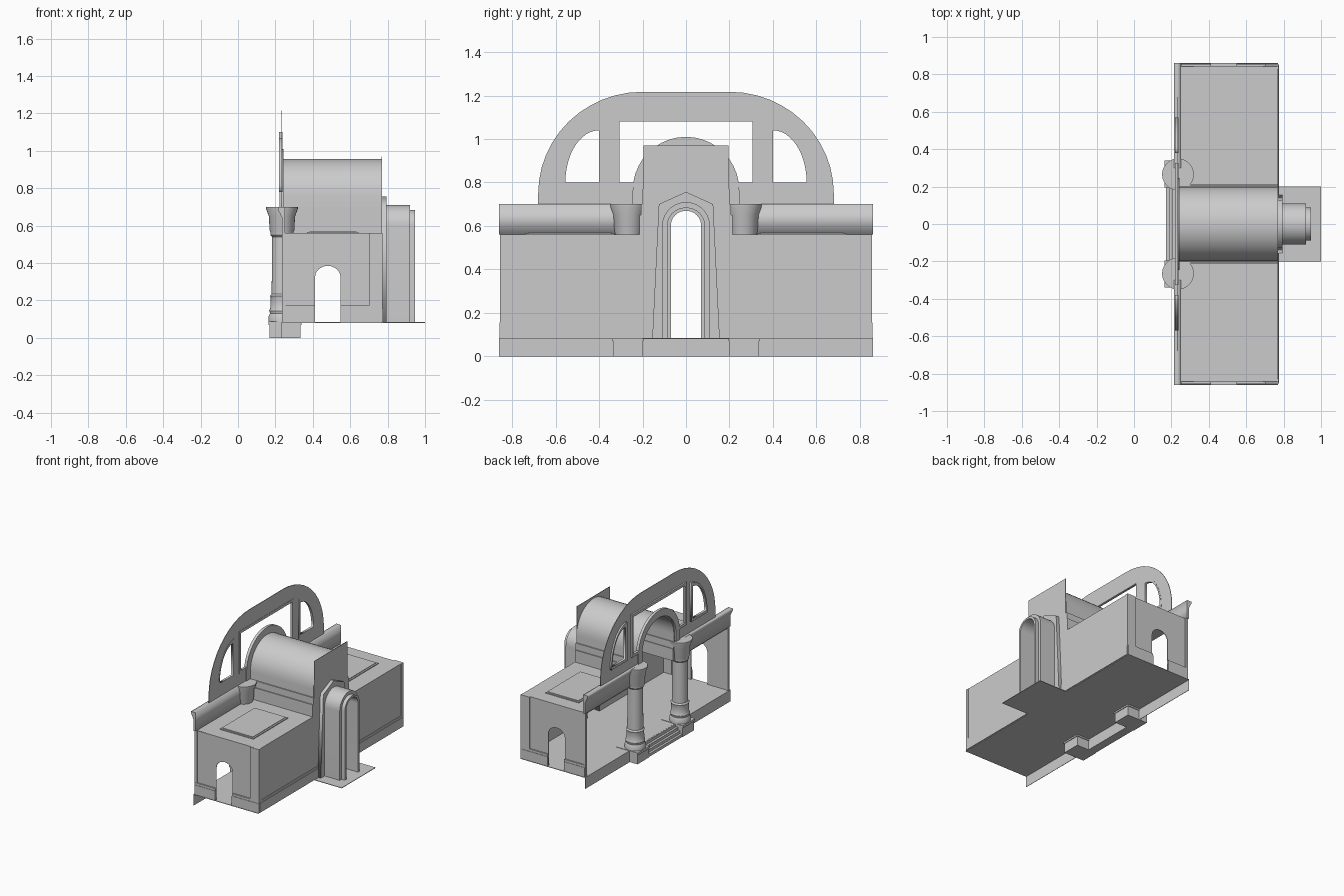
import bpy, bmesh
from math import sin, cos, pi, radians
from mathutils import Matrix, Vector

cube = bpy.data.objects.get("Cube")
if cube:
    bpy.data.objects.remove(cube)

stone = bpy.data.materials.new("grey_stone")
stone.use_nodes = True
GREY = (0.6, 0.6, 0.6, 1)
stone.diffuse_color = GREY
stone.node_tree.nodes["Principled BSDF"].inputs["Base Color"].default_value = GREY

FLOOR, ROOF, TOP = 0.085, 0.56, 0.70
HALL_X, BACK_X = 0.235, 0.77


def finish(name, mesh, smooth=False):
    obj = bpy.data.objects.new(name, mesh)
    bpy.context.collection.objects.link(obj)
    mesh.materials.clear()
    mesh.materials.append(stone)
    if smooth:
        bpy.ops.object.select_all(action='DESELECT')
        obj.select_set(True)
        bpy.context.view_layer.objects.active = obj
        bpy.ops.object.shade_smooth_by_angle(angle=radians(35))
    return obj


def box(name, x, y, z):
    bm = bmesh.new()
    bmesh.ops.create_cube(bm, size=1)
    for v in bm.verts:
        v.co = Vector([(r[0] + r[1]) / 2 + c * (r[1] - r[0]) for r, c in zip((x, y, z), v.co)])
    mesh = bpy.data.meshes.new(name)
    bm.to_mesh(mesh)
    bm.free()
    return finish(name, mesh)


def plate(name, loops, span, axis='X', smooth=False):
    """Extrude flat outlines (the later ones are holes) along an axis."""
    curve = bpy.data.curves.new(name, 'CURVE')
    curve.dimensions, curve.fill_mode = '2D', 'BOTH'
    curve.extrude = abs(span[1] - span[0]) / 2
    for loop in loops:
        spline = curve.splines.new('POLY')
        spline.points.add(len(loop) - 1)
        for p, (u, v) in zip(spline.points, loop):
            p.co = (u, v, 0, 1)
        spline.use_cyclic_u = True
    temp = bpy.data.objects.new(name + "_outline", curve)
    bpy.context.collection.objects.link(temp)
    graph = bpy.context.evaluated_depsgraph_get()
    mesh = bpy.data.meshes.new_from_object(temp.evaluated_get(graph))
    bpy.data.objects.remove(temp)
    mid = (span[0] + span[1]) / 2
    if axis == 'X':      # outline in y, z
        m = Matrix(((0, 0, 1, mid), (1, 0, 0, 0), (0, 1, 0, 0), (0, 0, 0, 1)))
    else:                # outline in x, z
        m = Matrix(((1, 0, 0, 0), (0, 0, -1, mid), (0, 1, 0, 0), (0, 0, 0, 1)))
    mesh.transform(m)
    bm = bmesh.new()
    bm.from_mesh(mesh)
    bmesh.ops.remove_doubles(bm, verts=bm.verts, dist=1e-5)
    bmesh.ops.recalc_face_normals(bm, faces=bm.faces)
    bm.to_mesh(mesh)
    bm.free()
    return finish(name, mesh, smooth)


def arch(half, spring, rise, base, mid=0, n=20):
    """Points from the left foot over the crown to the right foot."""
    curve = [(mid - half * cos(pi * i / n), spring + rise * sin(pi * i / n)) for i in range(n + 1)]
    return [(mid - half, base)] + curve + [(mid + half, base)]


def band(outer, inner):
    return outer + inner[::-1]


def rect(u, v):
    return [(u[0], v[0]), (u[1], v[0]), (u[1], v[1]), (u[0], v[1])]


def quarter(s, u, v, w, h, n=12):
    """Quarter-ellipse window on side s."""
    return [(s * u, v)] + [(s * (u + w * cos(pi / 2 * i / n)), v + h * sin(pi / 2 * i / n))
                           for i in range(n + 1)]


def lathe(name, profile, x, y):
    bm = bmesh.new()
    verts = [bm.verts.new((r, 0, z)) for r, z in profile]
    edges = [bm.edges.new(e) for e in zip(verts, verts[1:])]
    bmesh.ops.spin(bm, geom=verts + edges, cent=(0, 0, 0), axis=(0, 0, 1), angle=2 * pi, steps=28)
    bmesh.ops.remove_doubles(bm, verts=bm.verts, dist=1e-5)
    bmesh.ops.recalc_face_normals(bm, faces=bm.faces)
    bmesh.ops.translate(bm, verts=bm.verts, vec=(x, y, 0))
    mesh = bpy.data.meshes.new(name)
    bm.to_mesh(mesh)
    bm.free()
    return finish(name, mesh, True)


# Floors, skirt and steps
box("hall_floor", (HALL_X, BACK_X), (-0.86, 0.86), (FLOOR - 0.004, FLOOR))
box("porch_floor", (BACK_X, 1.0), (-0.2, 0.2), (FLOOR - 0.004, FLOOR))
box("floor_skirt", (HALL_X - 0.003, HALL_X), (-0.86, 0.86), (0, FLOOR))
for i in range(4):
    box(f"step_{i}", (0.172 + 0.017 * i, HALL_X), (-0.2, 0.2), (0.021 * i, 0.021 * (i + 1)))

# Rear wall panels and the tall end plate with its doorway
door = arch(0.07, 0.60, 0.07, FLOOR)
plate("end_plate", [band([(-0.195, FLOOR), (-0.195, 0.97), (0.195, 0.97), (0.195, FLOOR)], door)],
      (BACK_X - 0.004, BACK_X))

# Stepped arched porch
plate("porch_surround", [band([(-0.155, FLOOR), (-0.125, 0.70), (0, 0.757), (0.125, 0.70),
                               (0.155, FLOOR)], door)], (BACK_X, 0.795))
plate("porch_vault", [band(arch(0.11, 0.60, 0.11, FLOOR), arch(0.085, 0.60, 0.085, FLOOR))],
      (0.795, 0.92), smooth=True)
plate("porch_lip", [band(arch(0.088, 0.60, 0.085, FLOOR), door)], (0.80, 0.947), smooth=True)

# Barrel vault over the hall, with its front arch moulding
plate("barrel_vault", [band(arch(0.2, 0.757, 0.2, ROOF), arch(0.192, 0.757, 0.192, ROOF))],
      (HALL_X, BACK_X - 0.004), smooth=True)
plate("vault_arch", [band(arch(0.245, 0.765, 0.245, TOP), arch(0.2, 0.757, 0.2, TOP))],
      (0.222, 0.243), smooth=True)

# Large front gable with three windows
gable = [(-0.68, TOP)]
for s in (-1, 1):
    arc = [(s * (0.2 + 0.48 * cos(a)), 0.75 + 0.467 * sin(a)) for a in
           [pi / 2 * i / 12 for i in range(13)]]
    gable += arc if s < 0 else arc[::-1]
gable += [(0.68, TOP)]
side = 0.305
ring = [p for p in arch(0.235, 0.765, 0.24, 0.80, n=32) if p[1] >= 0.80]
middle = [(-side, 0.80)] + ring + [(side, 0.80), (side, 1.08), (-side, 1.08)]
vault_gap = arch(0.2, 0.757, 0.2, TOP)
outline = gable + vault_gap[::-1]
plate("front_gable", [outline, middle] + [quarter(s, 0.40, 0.80, 0.155, 0.24) for s in (-1, 1)],
      (0.232, 0.236))
for s, label in ((-1, "right"), (1, "left")):
    plate(f"{label}_window_frame", [quarter(s, 0.38, 0.78, 0.19, 0.29),
                                    quarter(s, 0.40, 0.80, 0.155, 0.24)], (0.22, 0.238))
    jamb = sorted((s * side, s * (side + 0.02)))
    box(f"{label}_middle_jamb", (0.22, 0.238), jamb, (0.78, 1.10))
    sill = sorted((s * 0.24, s * side))
    box(f"{label}_middle_sill", (0.22, 0.238), sill, (0.78, 0.80))
box("middle_window_head", (0.22, 0.238), (-side, side), (1.08, 1.10))

# Everything that repeats on both wings
end_door = arch(0.068, 0.325, 0.06, FLOOR, mid=0.48, n=12)
shaft = [(0.0, FLOOR), (0.072, FLOOR), (0.072, 0.115), (0.064, 0.13), (0.068, 0.145),
         (0.062, 0.16), (0.06, 0.215), (0.064, 0.225), (0.055, 0.235), (0.053, 0.54),
         (0.062, 0.55), (0.062, 0.565), (0.066, 0.575), (0.07, 0.65), (0.085, 0.69),
         (0.085, TOP), (0.0, TOP)]
cornice = [(HALL_X, ROOF), (0.25, ROOF), (0.25, TOP), (0.213, TOP), (0.213, 0.685),
           (0.225, 0.665), (0.23, 0.65), (HALL_X, 0.645)]
for s, label in ((-1, "right"), (1, "left")):
    def y(a, b):
        return sorted((s * a, s * b))
    # Walls
    box(f"{label}_rear_wall", (BACK_X - 0.004, BACK_X), y(0.195, 0.845), (FLOOR, ROOF))
    wall = [(HALL_X + 0.005, FLOOR), (HALL_X + 0.005, ROOF), (BACK_X, ROOF), (BACK_X, FLOOR)]
    plate(f"{label}_end_wall", [band(wall, end_door)], y(0.841, 0.845), 'Y')
    box(f"{label}_corner_pilaster", (0.70, BACK_X + 0.003), y(0.83, 0.855), (FLOOR, ROOF))
    box(f"{label}_front_pilaster", (HALL_X, 0.255), y(0.835, 0.852), (FLOOR, ROOF))
    # Baseboards
    for part, top, out in (("baseboard", 0.155, 0.006), ("base_ledge", 0.172, 0.003)):
        box(f"{label}_rear_{part}", (BACK_X, BACK_X + out), y(0.155, 0.85), (FLOOR, top))
        for i, xs in enumerate(((0.24, 0.412), (0.548, BACK_X))):
            box(f"{label}_end_{part}_{i}", xs, y(0.845, 0.852 + out), (FLOOR, top))
    # Roof with framed panel and the moulding beside the vault
    box(f"{label}_roof", (HALL_X, BACK_X), y(0.195, 0.845), (ROOF - 0.004, ROOF))
    box(f"{label}_roof_panel", (0.37, 0.645), y(0.33, 0.74), (ROOF, ROOF + 0.006))
    box(f"{label}_roof_panel_field", (0.382, 0.633), y(0.342, 0.728), (ROOF, ROOF + 0.01))
    box(f"{label}_vault_impost", (HALL_X, BACK_X), y(0.18, 0.215), (ROOF, 0.65))
    box(f"{label}_impost_cap", (HALL_X, BACK_X), y(0.185, 0.208), (0.65, TOP))
    # Cornice, column and pedestal
    plate(f"{label}_cornice", [cornice], y(0.30, 0.86), 'Y')
    lathe(f"{label}_column", shaft, HALL_X, s * 0.265)
    box(f"{label}_pedestal", (0.168, 0.335), y(0.2, 0.335), (0, 0.07))
    box(f"{label}_pedestal_cap", (0.162, 0.34), y(0.195, 0.34), (0.07, FLOOR + 0.003))
